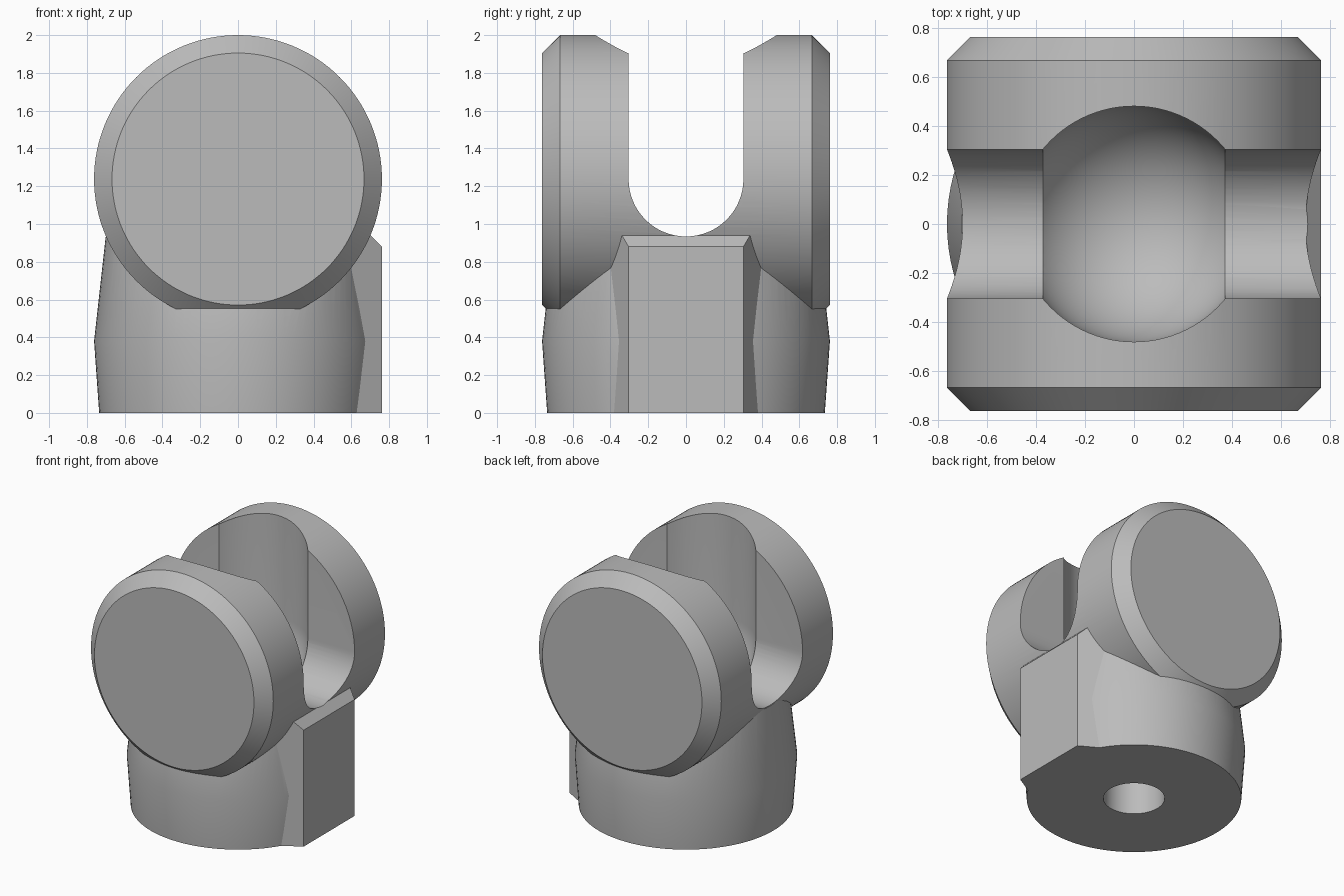
import bpy
import bmesh
from math import pi, sin, cos, radians
from mathutils import Matrix

if "Cube" in bpy.data.objects:
    bpy.data.objects.remove(bpy.data.objects["Cube"], do_unlink=True)

RADIUS = 0.762      # outer radius of head and base
AXIS_Z = 1.238      # height of the head's axis
SLOT = 0.304        # half width of the slot
BORE = 0.48         # ball socket radius

grey = bpy.data.materials.new("plain grey")
grey.use_nodes = True
colour = (0.5, 0.5, 0.5, 1)
grey.diffuse_color = colour
grey.node_tree.nodes["Principled BSDF"].inputs["Base Color"].default_value = colour


def finish(name, bm, matrix=Matrix()):
    bmesh.ops.recalc_face_normals(bm, faces=bm.faces)
    bm.transform(matrix)
    mesh = bpy.data.meshes.new(name)
    bm.to_mesh(mesh)
    bm.free()
    mesh.materials.append(grey)
    obj = bpy.data.objects.new(name, mesh)
    bpy.context.collection.objects.link(obj)
    return obj


def lathe(name, profile, matrix=Matrix(), steps=96):
    """Turn a (radius, height) profile about z; poles are single points."""
    bm = bmesh.new()
    rings = []
    for r, z in profile:
        count = steps if r > 0 else 1
        rings.append([bm.verts.new((r * cos(2 * pi * i / steps), r * sin(2 * pi * i / steps), z))
                      for i in range(count)])
    for a, b in zip(rings, rings[1:]):
        for i in range(steps):
            j = (i + 1) % steps
            if len(a) == 1:
                bm.faces.new((a[0], b[j], b[i]))
            else:
                bm.faces.new((a[i], a[j], b[j], b[i]))
    for ring in (rings[0], rings[-1]):
        if len(ring) > 1:
            bm.faces.new(ring)
    return finish(name, bm, matrix)


def prism(name, outline, direction):
    """Extrude a closed outline of 3D points."""
    bm = bmesh.new()
    face = bm.faces.new([bm.verts.new(p) for p in outline])
    moved = bmesh.ops.extrude_face_region(bm, geom=[face])["geom"]
    bmesh.ops.translate(bm, vec=direction,
                        verts=[v for v in moved if isinstance(v, bmesh.types.BMVert)])
    return finish(name, bm)


def combine(target, tool, operation):
    mod = target.modifiers.new(tool.name, "BOOLEAN")
    mod.operation = operation
    mod.solver = "EXACT"
    mod.object = tool
    bpy.context.view_layer.objects.active = target
    bpy.ops.object.modifier_apply(modifier=mod.name)
    bpy.data.objects.remove(tool, do_unlink=True)


# Horizontal chamfered head
rim, shoulder = RADIUS - 0.095, RADIUS - 0.095
body = lathe("fork_socket_body",
             [(rim, -RADIUS), (RADIUS, -shoulder), (RADIUS, shoulder), (rim, RADIUS)],
             Matrix.Translation((0, 0, AXIS_Z)) @ Matrix.Rotation(pi / 2, 4, "X"), 128)

# Slightly barrelled base
base = lathe("base", [(0.735, 0), (RADIUS, 0.38), (0.701, 0.93)])
combine(body, base, "UNION")

# Flared key block on the left side, with its top outer edge chamfered
key = prism("key_block", [(0.3, -0.57, 0), (RADIUS, -SLOT, 0),
                          (RADIUS, SLOT, 0), (0.3, 0.57, 0)], (0, 0, 0.94))
bevel_cut = prism("key_bevel_cut", [(0.70, -1, 0.942), (0.80, -1, 0.842), (0.80, -1, 1.1),
                                    (0.70, -1, 1.1)], (0, 2, 0))
combine(key, bevel_cut, "DIFFERENCE")
combine(body, key, "UNION")

# Round-bottomed slot running across the head
arc = [radians(180 + 180 * i / 32) for i in range(33)]
slot = prism("slot_cut", [(-1, SLOT * cos(a), AXIS_Z + SLOT * sin(a)) for a in arc]
             + [(-1, SLOT, 2.2), (-1, -SLOT, 2.2)], (2, 0, 0))
combine(body, slot, "DIFFERENCE")

# Ball socket with a straight vertical entry
bowl = [(BORE * sin(pi * i / 48), AXIS_Z - BORE * cos(pi * i / 48)) for i in range(25)]
combine(body, lathe("socket_cut", bowl + [(BORE, 2.2)]), "DIFFERENCE")

# Blind hole in the underside
combine(body, lathe("hole_cut", [(0.21, -0.1), (0.21, 0.5)], steps=64), "DIFFERENCE")

# Smooth curved faces, keep machined edges crisp
bpy.ops.object.select_all(action="DESELECT")
body.select_set(True)
bpy.context.view_layer.objects.active = body
bpy.ops.object.shade_smooth_by_angle(angle=radians(25))
